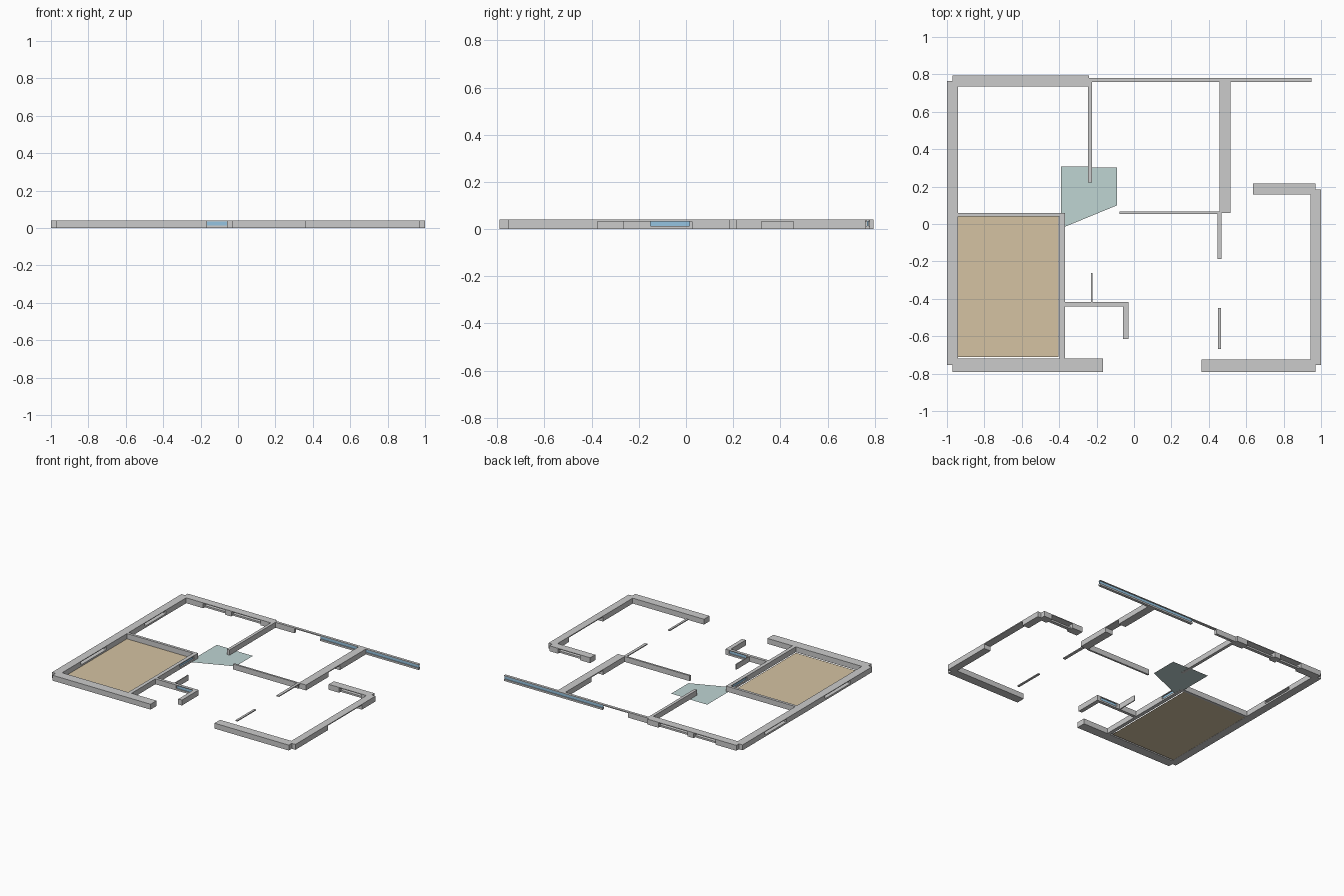
import bpy

if "Cube" in bpy.data.objects:
    bpy.data.objects.remove(bpy.data.objects["Cube"])

H = 0.04       # wall height
HEAD = 0.033   # door head height
SILL = 0.013   # window sill height


def material(name, rgb):
    m = bpy.data.materials.new(name)
    m.diffuse_color = (*rgb, 1)
    m.use_nodes = True
    m.node_tree.nodes["Principled BSDF"].inputs["Base Color"].default_value = m.diffuse_color
    return m


TAN = material("tan_floor", (0.66, 0.54, 0.36))
TEAL = material("teal_floor", (0.52, 0.66, 0.65))
BLUE = material("blue_glass", (0.30, 0.55, 0.75))


def mesh_object(name, verts, faces, mat=None):
    me = bpy.data.meshes.new(name)
    me.from_pydata(verts, [], faces)
    ob = bpy.data.objects.new(name, me)
    bpy.context.collection.objects.link(ob)
    if mat:
        me.materials.append(mat)
    return ob


def box(name, x0, x1, y0, y1, z0=0.0, z1=H, mat=None):
    v = [(x, y, z) for z in (z0, z1) for x, y in ((x0, y0), (x1, y0), (x1, y1), (x0, y1))]
    f = [(3, 2, 1, 0), (4, 5, 6, 7)] + [(i, (i + 1) % 4, (i + 1) % 4 + 4, i + 4) for i in range(4)]
    return mesh_object(name, v, f, mat)


def wall(name, x0, x1, y0, y1, openings=()):
    """Wall with openings (start, end, bottom, top, filling) along its longer side."""
    ob = box(name, x0, x1, y0, y1)
    along_x = x1 - x0 > y1 - y0

    def span(a, b, inset):
        if along_x:
            return a, b, y0 + inset, y1 - inset
        return x0 + inset, x1 - inset, a, b

    thick = min(x1 - x0, y1 - y0)
    for i, (a, b, z0, z1, filling) in enumerate(openings):
        cut = box("opening_cutter", *span(a, b, -0.01), z0 if z0 > 0 else -0.02, z1)
        cut.hide_render = True
        mod = ob.modifiers.new("opening", "BOOLEAN")
        mod.operation, mod.solver, mod.object = "DIFFERENCE", "EXACT", cut
        bpy.context.view_layer.objects.active = ob
        bpy.ops.object.modifier_apply(modifier=mod.name)
        bpy.data.objects.remove(cut)
        if filling == "glass":
            e = min(b, x1 if along_x else y1)
            box(f"{name}_glass_{i}", *span(a, e, thick * 0.35), z0, z1, BLUE)
        elif filling == "sill":
            box(f"{name}_sill_{i}", *span(a, b, thick * 0.3), 0, SILL)


# Outer walls
wall("left_wall", -1, -0.94, -0.755, 0.765,
     [(-0.5, -0.2, SILL, 0.035, None), (0.25, 0.5, SILL, 0.035, None)])
wall("back_left_wall", -0.97, -0.24, 0.735, 0.795,
     [(-0.8, -0.62, 0, 0.035, "sill"), (-0.57, -0.33, 0, 0.035, "sill")])
wall("back_window_wall", -0.24, 0.95, 0.76, 0.78,
     [(-0.07, 0.14, 0, HEAD, None), (0.14, 0.96, SILL, 0.035, "glass")])
wall("right_wall", 0.945, 1, -0.755, 0.185, [(-0.375, 0.025, 0, HEAD, None)])
wall("right_back_wall", 0.635, 0.97, 0.157, 0.217, [(0.72, 0.9, 0, 0.035, "sill")])
wall("front_left_wall", -0.97, -0.165, -0.79, -0.72)
wall("front_right_wall", 0.36, 0.97, -0.79, -0.725)

# Inner walls
wall("back_room_divider", -0.247, -0.225, 0.222, 0.76)
wall("middle_divider", 0.457, 0.517, 0.06, 0.76, [(0.32, 0.455, 0, HEAD, None)])
wall("hall_wall", -0.077, 0.457, 0.053, 0.067)
wall("bedroom_back_wall", -0.94, -0.37, 0.04, 0.06)
wall("bedroom_side_wall", -0.397, -0.37, -0.72, 0.053, [(-0.15, 0.015, SILL, 0.035, "glass")])
wall("closet_wall", -0.37, -0.03, -0.44, -0.418, [(-0.2, -0.06, SILL, 0.035, "glass")])
wall("closet_end_wall", -0.06, -0.03, -0.615, -0.43)
wall("closet_partition", -0.23, -0.223, -0.42, -0.262)

# Beams above the wide passages
box("hall_beam", 0.447, 0.468, -0.187, 0.06, HEAD, H)
box("kitchen_beam", 0.448, 0.464, -0.668, -0.45, HEAD, H)

# Floors
mesh_object("bedroom_floor",
            [(-0.94, -0.71, 0.001), (-0.405, -0.71, 0.001), (-0.405, 0.04, 0.001), (-0.94, 0.04, 0.001)],
            [(0, 1, 2, 3)], TAN)
outline = [(-0.37, -0.015), (-0.09, 0.10), (-0.09, 0.303), (-0.225, 0.303),
           (-0.225, 0.308), (-0.39, 0.308), (-0.39, 0.06), (-0.37, 0.053)]
mesh_object("hall_floor", [(x, y, 0.001) for x, y in outline], [tuple(range(len(outline)))], TEAL)
